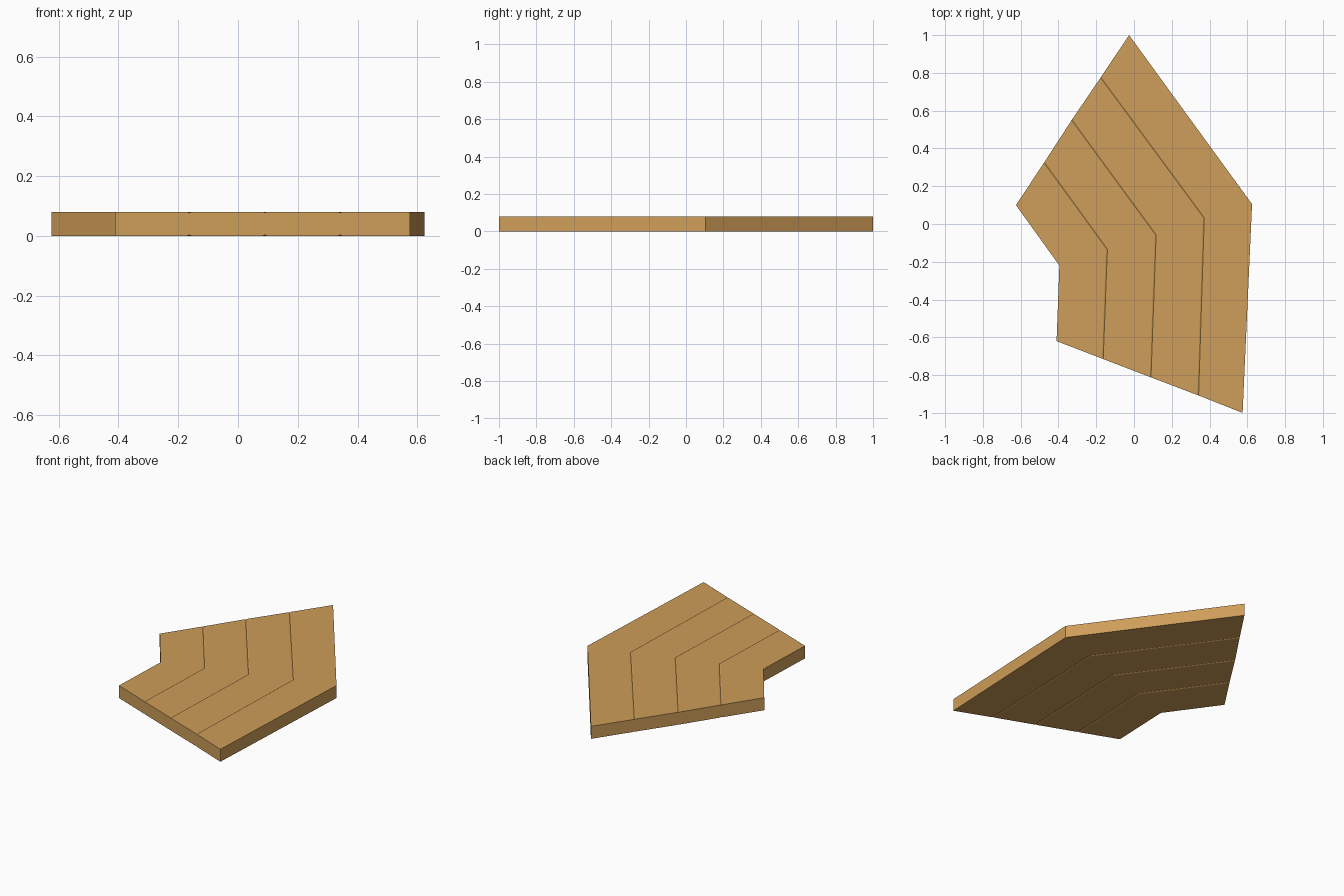
import bpy, bmesh
from mathutils import Vector

if "Cube" in bpy.data.objects:
    bpy.data.objects.remove(bpy.data.objects["Cube"])

HEIGHT, HALF_GROOVE, DEPTH = 0.08, 0.007, 0.003

# Plank boundary lines, outer to inner, at the upper end, the bend and the lower end
rows = [
    [(-0.026, 1.0), (-0.177, 0.775), (-0.33, 0.55), (-0.476, 0.325), (-0.625, 0.10)],
    [(0.625, 0.105), (0.372, 0.03), (0.117, -0.06), (-0.141, -0.136), (-0.395, -0.22)],
    [(0.575, -1.0), (0.342, -0.908), (0.09, -0.812), (-0.163, -0.715), (-0.41, -0.62)],
]


def section(row):
    """Closed cross-section: flat planks with V grooves at the seams, top and bottom."""
    pts = [Vector(p) for p in row]
    across = (pts[-1] - pts[0]).normalized()
    line = [(pts[0], 0)]
    for p in pts[1:-1]:
        line += [(p - across * HALF_GROOVE, 0), (p, DEPTH), (p + across * HALF_GROOVE, 0)]
    line.append((pts[-1], 0))
    top = [(p.x, p.y, HEIGHT - d) for p, d in line]
    bottom = [(p.x, p.y, d) for p, d in reversed(line)]
    return top + bottom


# Bent plank panel, lofted through the three sections
bm = bmesh.new()
loops = [[bm.verts.new(c) for c in section(r)] for r in rows]
n = len(loops[0])
for a, b in zip(loops, loops[1:]):
    for i in range(n):
        j = (i + 1) % n
        bm.faces.new((a[i], a[j], b[j], b[i]))

# End faces, split into strips between top and bottom
for loop in (loops[0], loops[-1]):
    for i in range(n // 2 - 1):
        bm.faces.new((loop[i], loop[i + 1], loop[n - 2 - i], loop[n - 1 - i]))
bmesh.ops.recalc_face_normals(bm, faces=bm.faces)

mesh = bpy.data.meshes.new("plank_panel")
bm.to_mesh(mesh)
bm.free()
wood = bpy.data.materials.new("light wood")
wood.diffuse_color = (0.62, 0.34, 0.10, 1)
wood.use_nodes = True
wood.node_tree.nodes["Principled BSDF"].inputs["Base Color"].default_value = wood.diffuse_color
mesh.materials.append(wood)
panel = bpy.data.objects.new("plank_panel", mesh)
bpy.context.collection.objects.link(panel)
